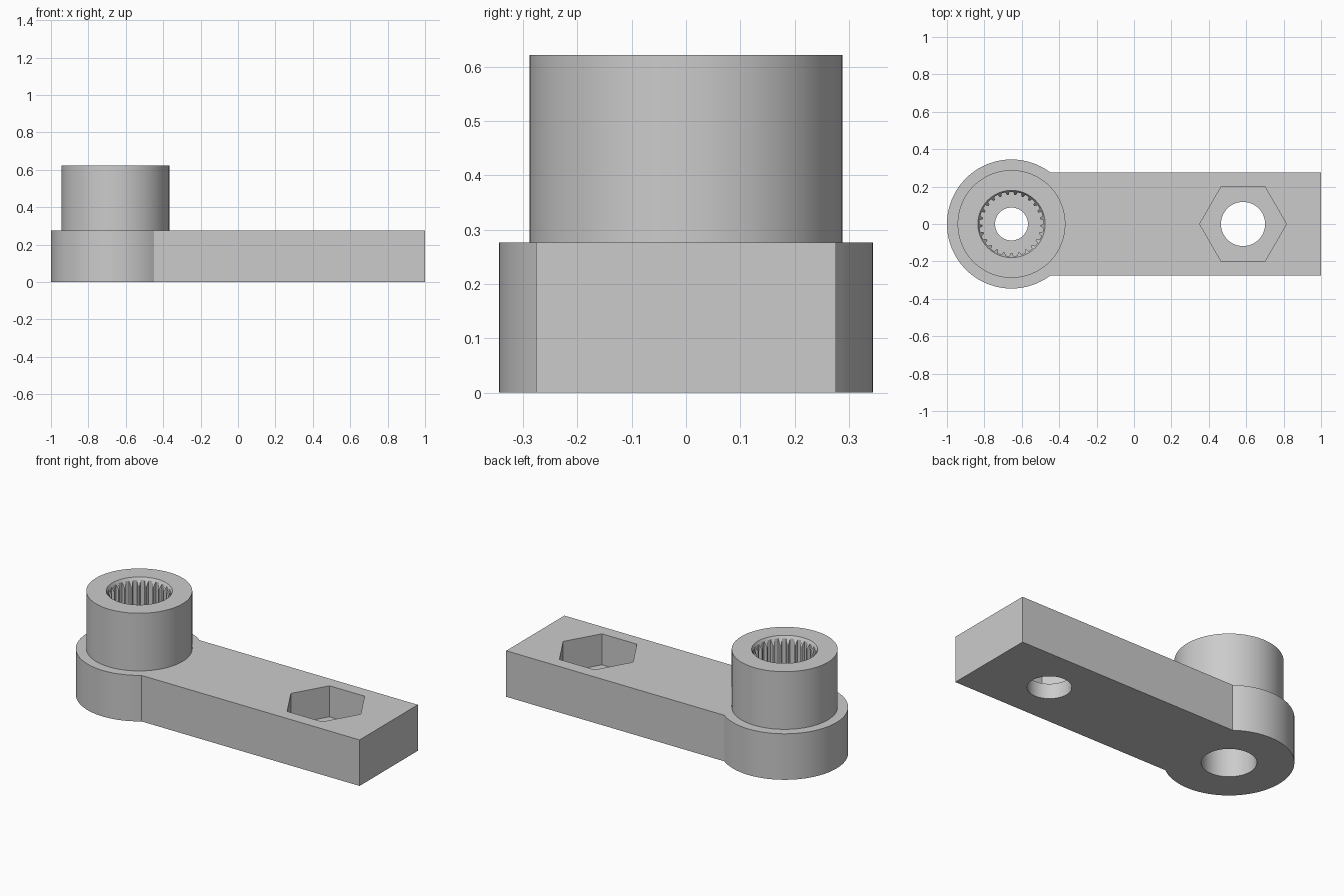
import bpy, bmesh
from math import sin, cos, tau, radians, asin, pi

if "Cube" in bpy.data.objects:
    bpy.data.objects.remove(bpy.data.objects["Cube"])

HUB_X, BOLT_X = -0.655, 0.583
HUB_R, HALF_W = 0.345, 0.276
PLATE_H, TOP = 0.276, 0.622

grey = bpy.data.materials.new("plain grey")
grey.use_nodes = True
COLOUR = (0.6, 0.6, 0.6, 1)
grey.diffuse_color = COLOUR
grey.node_tree.nodes["Principled BSDF"].inputs["Base Color"].default_value = COLOUR


def circle(cx, r, n=96):
    return [(cx + r * cos(tau * i / n), r * sin(tau * i / n)) for i in range(n)]


def loft(name, lower, upper, z0, z1):
    """Closed solid between two outlines with the same point count."""
    bm = bmesh.new()
    a = [bm.verts.new((x, y, z0)) for x, y in lower]
    b = [bm.verts.new((x, y, z1)) for x, y in upper]
    bm.faces.new(a[::-1])
    bm.faces.new(b)
    for i in range(len(a)):
        j = (i + 1) % len(a)
        bm.faces.new((a[i], a[j], b[j], b[i]))
    bmesh.ops.recalc_face_normals(bm, faces=bm.faces)
    mesh = bpy.data.meshes.new(name)
    bm.to_mesh(mesh)
    bm.free()
    mesh.materials.append(grey)
    obj = bpy.data.objects.new(name, mesh)
    bpy.context.collection.objects.link(obj)
    return obj


def prism(name, outline, z0, z1):
    return loft(name, outline, outline, z0, z1)


def combine(target, other, operation):
    mod = target.modifiers.new(operation, "BOOLEAN")
    mod.operation, mod.object, mod.solver = operation, other, "EXACT"
    bpy.context.view_layer.objects.active = target
    bpy.ops.object.modifier_apply(modifier=mod.name)
    bpy.data.objects.remove(other)


# Plate: round hub end running into a straight bar
start = asin(HALF_W / HUB_R)
steps = 72
outline = [(1, -HALF_W), (1, HALF_W)]
for i in range(steps + 1):
    t = start + (tau - 2 * start) * i / steps
    outline.append((HUB_X + HUB_R * cos(t), HUB_R * sin(t)))
arm = prism("lever_arm", outline, 0, PLATE_H)

# Raised boss on the hub
combine(arm, prism("boss", circle(HUB_X, 0.288), PLATE_H - 0.1, TOP), "UNION")

# Splined socket: each tooth is a trapezoid pointing inward
TEETH, ROOT, TIP = 25, 0.172, 0.156
spline = []
for i in range(TEETH):
    for frac, r in ((0, ROOT), (0.25, ROOT), (0.5, ROOT), (0.64, TIP), (0.86, TIP)):
        t = tau * (i + frac) / TEETH
        spline.append((HUB_X + r * cos(t), r * sin(t)))

cutters = [
    prism("spline_socket", spline, 0.40, TOP + 0.02),
    loft("socket_lead_in", circle(HUB_X, 0.155), circle(HUB_X, 0.188), TOP - 0.045, TOP + 0.015),
    prism("screw_hole", circle(HUB_X, 0.088), 0.2, 0.5),
    prism("underside_bore", circle(HUB_X, 0.147), -0.05, 0.30),
    prism("nut_pocket", circle(BOLT_X, 0.232, 6), 0.09, 0.4),
    prism("bolt_hole", circle(BOLT_X, 0.118), -0.05, 0.2),
]
for cutter in cutters:
    combine(arm, cutter, "DIFFERENCE")

# Smooth the round walls, keep the edges crisp
bpy.ops.object.select_all(action="DESELECT")
arm.select_set(True)
bpy.context.view_layer.objects.active = arm
bpy.ops.object.shade_smooth_by_angle(angle=radians(20))
